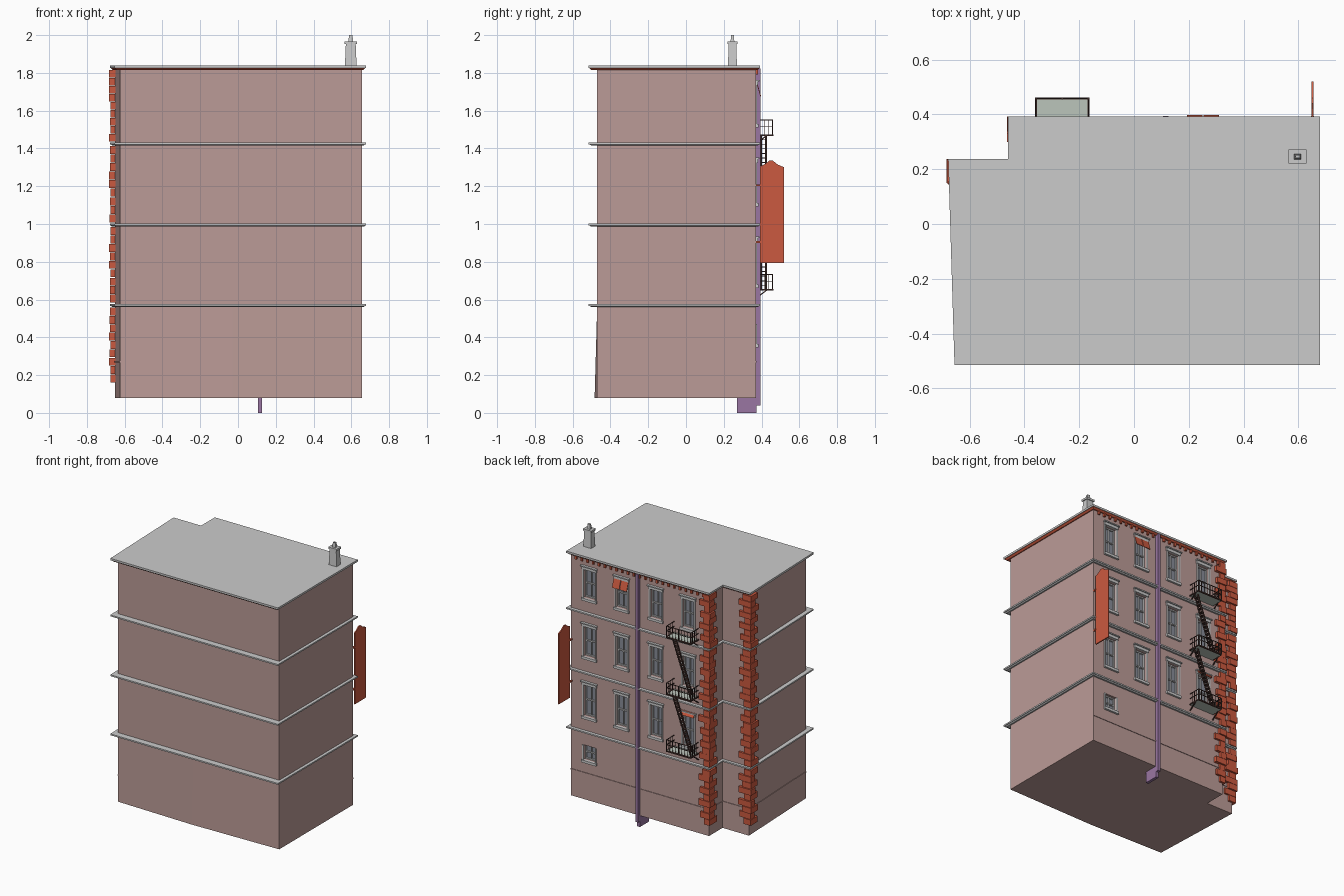
import bpy, bmesh, random
from mathutils import Vector, Matrix

if "Cube" in bpy.data.objects:
    bpy.data.objects.remove(bpy.data.objects["Cube"])

random.seed(4)


def mat(name, rgb):
    m = bpy.data.materials.new(name)
    m.diffuse_color = (*rgb, 1)
    m.use_nodes = True
    m.node_tree.nodes["Principled BSDF"].inputs["Base Color"].default_value = m.diffuse_color
    return m


WALL = mat("pink_plaster", (0.50, 0.33, 0.31))
RED = mat("red_brick", (0.60, 0.10, 0.05))
PURPLE = mat("purple_pipe", (0.32, 0.18, 0.36))
IRON = mat("dark_iron", (0.06, 0.03, 0.025))
DECK = mat("pale_deck", (0.50, 0.56, 0.50))
GLASS = mat("window_glass", (0.25, 0.27, 0.32))


class Part:
    """Collects boxes, beams and outlines into one named object."""

    def __init__(self, name, material=None):
        self.name, self.material, self.bm = name, material, bmesh.new()

    def box(self, x0, x1, y0, y1, z0, z1):
        m = Matrix.Translation(((x0 + x1) / 2, (y0 + y1) / 2, (z0 + z1) / 2))
        m = m @ Matrix.Diagonal((x1 - x0, y1 - y0, z1 - z0, 1))
        bmesh.ops.create_cube(self.bm, size=1, matrix=m)

    def beam(self, a, b, w, h=None):
        a, b = Vector(a), Vector(b)
        d = b - a
        m = Matrix.Translation((a + b) / 2) @ d.to_track_quat('Z', 'Y').to_matrix().to_4x4()
        m = m @ Matrix.Diagonal((w, h or w, d.length, 1))
        bmesh.ops.create_cube(self.bm, size=1, matrix=m)

    def loft(self, levels):
        """levels: list of (outline, z), all with equal point counts."""
        rings = [[self.bm.verts.new((x, y, z)) for x, y in pts] for pts, z in levels]
        n = len(rings[0])
        for r, s in zip(rings, rings[1:]):
            for i in range(n):
                j = (i + 1) % n
                self.bm.faces.new((r[i], r[j], s[j], s[i]))
        self.bm.faces.new(rings[0][::-1])
        self.bm.faces.new(rings[-1])

    def done(self):
        bmesh.ops.recalc_face_normals(self.bm, faces=self.bm.faces)
        me = bpy.data.meshes.new(self.name)
        self.bm.to_mesh(me)
        self.bm.free()
        ob = bpy.data.objects.new(self.name, me)
        bpy.context.collection.objects.link(ob)
        if self.material:
            me.materials.append(self.material)
        return ob


def outline(front=-0.47):
    return [(-0.625, -0.47), (-0.03, front), (0.657, -0.47), (0.657, 0.37),
            (-0.442, 0.37), (-0.442, 0.216), (-0.652, 0.216)]


EDGE = [(-0.655, -0.515), (0.678, -0.515), (0.678, 0.393),
        (-0.460, 0.393), (-0.460, 0.237), (-0.678, 0.237)]


def inset(d):
    return [(x + (d if x < 0 else -d), y + (d if y < 0 else -d)) for x, y in EDGE]


# walls, with a slightly flared base at the front
walls = Part("walls", WALL)
walls.loft([(outline(-0.484), 0.08), (outline(), 0.57), (outline(), 1.826)])
walls = walls.done()

# windows on the back face
COLS = [0.508, 0.251, -0.022, -0.278]
ROWS = [(0.68, 0.905), (1.11, 1.325), (1.53, 1.735)]
openings = [(x, z0, z1) for z0, z1 in ROWS for x in COLS] + [(0.508, 0.365, 0.47)]
cut = Part("window_cutter")
glass = Part("window_glass", GLASS)
frames = Part("window_frames")
trims = Part("window_lintels_and_sills")
W = 0.047
for x, z0, z1 in openings:
    cut.box(x - W, x + W, 0.335, 0.42, z0, z1)
    glass.box(x - W, x + W, 0.333, 0.341, z0, z1)
    for s in (-1, 0, 1):
        c = x + s * (W - 0.004)
        t = 0.004 if s else 0.002
        frames.box(c - t, c + t, 0.336, 0.352, z0, z1)
    zm = (z0 + z1) / 2
    for z in (z0 + 0.004, zm, z1 - 0.004):
        frames.box(x - W, x + W, 0.336, 0.352, z - 0.004, z + 0.004)
    trims.box(x - W - 0.012, x + W + 0.012, 0.365, 0.384, z0 - 0.018, z0)
    for s in (-1, 1):
        c = x + s * (W + 0.004)
        trims.box(c - 0.005, c + 0.005, 0.365, 0.376, z0, z1)
    if z0 > 0.5:
        trims.box(x - W - 0.012, x + W + 0.012, 0.365, 0.380, z1, z1 + 0.02)
        trims.box(x - W - 0.017, x + W + 0.017, 0.365, 0.388, z1 + 0.02, z1 + 0.028)
for p in (glass, frames, trims):
    p.done()
cut = cut.done()
cut.hide_render = True
mod = walls.modifiers.new("openings", 'BOOLEAN')
mod.object, mod.operation, mod.solver = cut, 'DIFFERENCE', 'EXACT'
dg = bpy.context.evaluated_depsgraph_get()
mesh = bpy.data.meshes.new_from_object(walls.evaluated_get(dg))
walls.modifiers.clear()
walls.data = mesh
bpy.data.objects.remove(cut)

# floor ledges and roof
for i, z in enumerate((0.57, 0.995, 1.425)):
    ledge = Part(f"floor_ledge_{i + 1}")
    ledge.loft([(inset(0.012), z - 0.009), (inset(0.004), z - 0.003),
                (EDGE, z - 0.003), (EDGE, z + 0.007)])
    ledge.done()
roof = Part("roof")
roof.loft([(EDGE, 1.825), (EDGE, 1.839)])
roof.done()
cornice = Part("red_cornice", RED)
cornice.loft([(inset(0.015), 1.814), (inset(0.003), 1.826)])
cornice.done()
dentils = Part("cornice_dentils", RED)
for i in range(23):
    x = -0.40 + i * 0.046
    dentils.box(x - 0.007, x + 0.007, 0.365, 0.382, 1.792, 1.815)
dentils.done()

# thin string course low on the back and left walls
course = Part("base_string_course", WALL)
run = [outline()[i] for i in (3, 4, 5, 6, 0)]
for a, b in zip(run, run[1:]):
    course.beam((*a, 0.27), (*b, 0.27), 0.008)
course.done()

# brick quoins on the two back left corners
for name, cx, cy in (("inner", -0.442, 0.37), ("outer", -0.652, 0.216)):
    q = Part(f"{name}_corner_quoins", RED)
    for z0, z1 in ((0.16, 0.558), (0.582, 0.985), (1.006, 1.415), (1.436, 1.815)):
        n = 9
        h = (z1 - z0) / n
        for i in range(n):
            a, b = (0.065, 0.035) if i % 2 else (0.035, 0.065)
            o = random.uniform(0.012, 0.022)
            r = random.uniform(-0.008, 0.008)
            left = cx - o - (0.010 if name == "outer" else 0)
            q.box(left, cx + a + r, cy - b + r, cy + o,
                  z0 + i * h + 0.002, z0 + (i + 1) * h - 0.001)
    q.done()

# drain pipe with foot plate
pipe = Part("drain_pipe", PURPLE)
pipe.box(0.105, 0.126, 0.36, 0.394, 0.04, 1.822)
pipe.box(0.105, 0.126, 0.27, 0.374, 0.0, 0.082)
pipe.done()

# hanging board with shaped top
sign = Part("hanging_board", RED)
prof = [(0.392, 0.793), (0.52, 0.793), (0.52, 1.30), (0.485, 1.315),
        (0.46, 1.335), (0.44, 1.335), (0.42, 1.318), (0.392, 1.305)]
rings = [[sign.bm.verts.new((x, y, z)) for y, z in prof] for x in (0.647, 0.655)]
sign.bm.faces.new(rings[0])
sign.bm.faces.new(rings[1])
for i in range(len(prof)):
    j = (i + 1) % len(prof)
    sign.bm.faces.new((rings[0][i], rings[0][j], rings[1][j], rings[1][i]))
for z in (0.9, 1.2):
    sign.box(0.645, 0.657, 0.365, 0.395, z, z + 0.01)
sign.done()

# awnings
awning = Part("red_awnings", RED)
for x in (0.222, 0.282):
    awning.beam((x, 0.374, 1.75), (x, 0.396, 1.675), 0.056, 0.004)
awning.beam((-0.278, 0.376, 0.935), (-0.278, 0.392, 0.905), 0.11, 0.005)
awning.done()

# fire escape: decks, railings, brackets and stairs
decks = Part("fire_escape_decks", DECK)
iron = Part("fire_escape_railings", IRON)
stairs = Part("fire_escape_stairs", IRON)
X0, X1, Y0, Y1 = -0.358, -0.166, 0.370, 0.458
LEVELS = (0.652, 1.061, 1.47)
for z in LEVELS:
    decks.box(X0, X1, Y0, Y1, z - 0.004, z + 0.003)
    iron.beam((X0, Y1, z), (X1, Y1, z), 0.009)
    for h in (0.045, 0.08):
        iron.beam((X0, Y1, z + h), (X1, Y1, z + h), 0.004)
        for x in (X0, X1):
            iron.beam((x, Y0, z + h), (x, Y1, z + h), 0.004)
    for i in range(9):
        x = X0 + (X1 - X0) * i / 8
        iron.beam((x, Y1, z), (x, Y1, z + 0.08), 0.006 if i % 4 == 0 else 0.003)
    for x in (X0, X1):
        iron.beam((x, Y0, z), (x, Y1, z), 0.008)
        for y in (0.393, 0.415, 0.437):
            iron.beam((x, y, z), (x, y, z + 0.08), 0.003)
        iron.beam((x, 0.37, z - 0.045), (x, 0.43, z), 0.006)
for lo, hi in zip(LEVELS, LEVELS[1:]):
    a, b = Vector((-0.335, 0, lo)), Vector((-0.185, 0, hi))
    for y in (0.396, 0.424):
        o = Vector((0, y, 0))
        stairs.beam(a + o, b + o, 0.012, 0.004)
    for i in range(1, 17):
        p = a.lerp(b, i / 17)
        stairs.box(p.x - 0.011, p.x + 0.011, 0.396, 0.424, p.z - 0.002, p.z + 0.002)
for p in (decks, iron, stairs):
    p.done()


# chimney
def square(r, q):
    return [(0.597 - r, 0.246 - q), (0.597 + r, 0.246 - q),
            (0.597 + r, 0.246 + q), (0.597 - r, 0.246 + q)]


chimney = Part("chimney")
chimney.loft([(square(0.031, 0.024), 1.835), (square(0.026, 0.020), 1.955)])
chimney.loft([(square(0.033, 0.026), 1.952), (square(0.033, 0.026), 1.966)])
chimney.loft([(square(0.013, 0.010), 1.966), (square(0.009, 0.007), 2.0),
              (square(0.006, 0.004), 2.0), (square(0.006, 0.004), 1.97)])
chimney.done()
